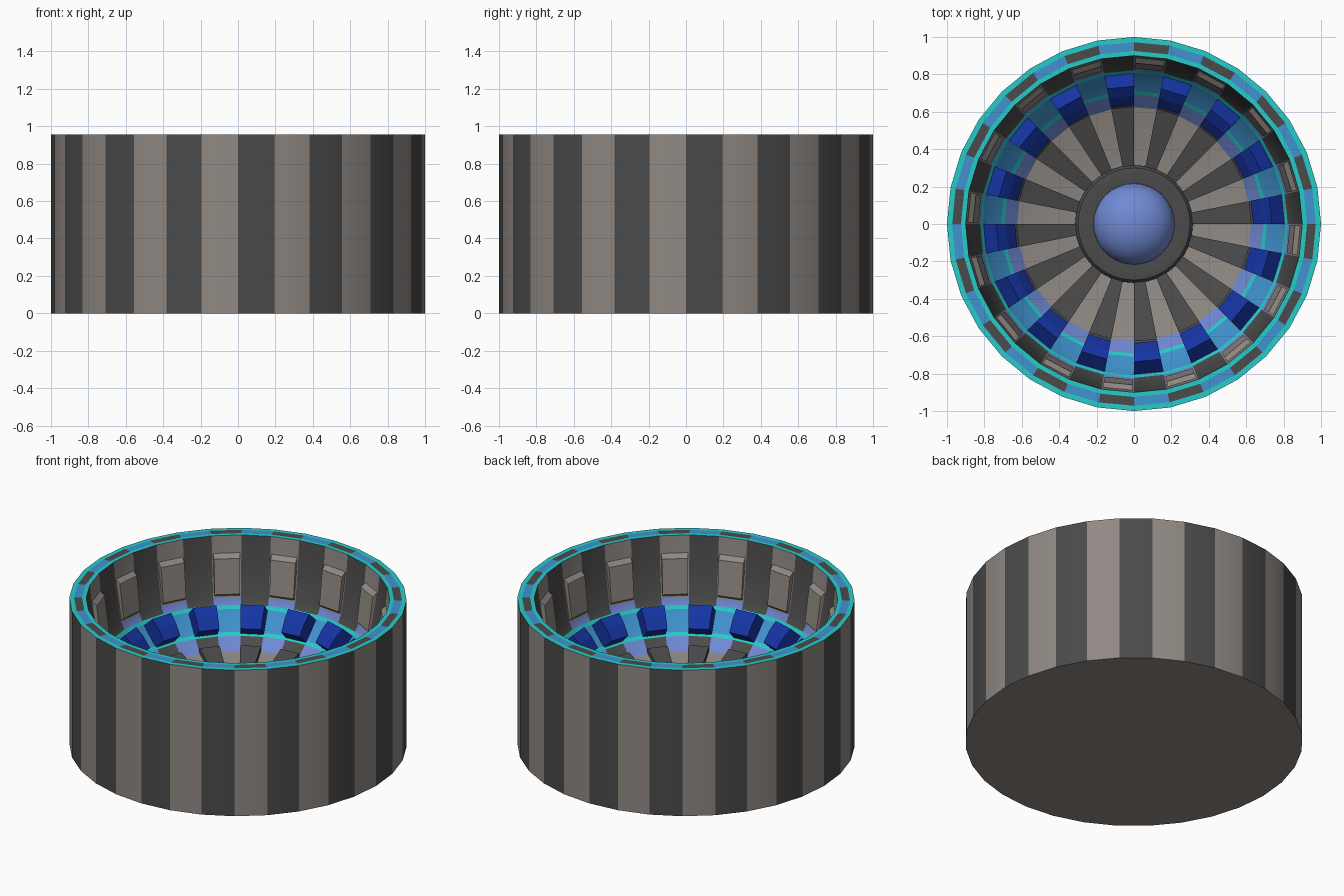
import bpy, bmesh, math

if "Cube" in bpy.data.objects:
    bpy.data.objects.remove(bpy.data.objects["Cube"])

N = 32                                   # sides of the drum; colours alternate per side
STEP = 2 * math.pi / N
COLOURS = {
    "light": (.28, .25, .23, 1), "dark": (.07, .07, .07, 1), "cyan": (.02, .60, .60, 1),
    "blue": (.05, .29, .62, 1), "periwinkle": (.16, .25, .65, 1), "navy": (.008, .035, .38, 1),
}
MATS = {}
for key, col in COLOURS.items():
    MATS[key] = bpy.data.materials.new(key)
    MATS[key].diffuse_color = col


def finish(name, bm, colours, smooth=False):
    bmesh.ops.recalc_face_normals(bm, faces=bm.faces)
    me = bpy.data.meshes.new(name)
    bm.to_mesh(me)
    bm.free()
    for c in colours:
        me.materials.append(MATS[c])
    ob = bpy.data.objects.new(name, me)
    bpy.context.collection.objects.link(ob)
    if smooth:
        bpy.ops.object.select_all(action='DESELECT')
        ob.select_set(True)
        bpy.context.view_layer.objects.active = ob
        bpy.ops.object.shade_smooth_by_angle(angle=math.radians(30))
    return ob


def ring_point(bm, p, a):
    return bm.verts.new((p[0] * math.cos(a), p[0] * math.sin(a), p[1]))


def lathe(name, profile, bands, n=N, smooth=True):
    """Revolve a profile; each band has a colour for even and odd sides."""
    names = list(COLOURS)
    bm = bmesh.new()
    rings = [[ring_point(bm, p, i * 2 * math.pi / n) for i in range(n)] for p in profile]
    for (r0, r1), pair in zip(zip(rings, rings[1:]), bands):
        for i in range(n):
            j = (i + 1) % n
            f = bm.faces.new((r0[i], r0[j], r1[j], r1[i]))
            f.material_index = names.index(pair[i % 2])
    for r, pair in ((rings[0], bands[0]), (rings[-1], bands[-1])):
        bm.faces.new(r).material_index = names.index(pair[1])
    return finish(name, bm, names, smooth)


def blocks(name, section, parity, colour, inset=0.0):
    """Repeat a closed radial section as a solid wedge on every second side."""
    bm = bmesh.new()
    for i in range(parity, N, 2):
        a = [ring_point(bm, p, (i + inset) * STEP) for p in section]
        b = [ring_point(bm, p, (i + 1 - inset) * STEP) for p in section]
        bm.faces.new(a)
        bm.faces.new(b)
        for k in range(len(section)):
            m = (k + 1) % len(section)
            bm.faces.new((a[k], a[m], b[m], b[k]))
    return finish(name, bm, [colour])


# drum: outer wall, rim rings, inner wall, stepped bowl and funnel floor
stripe = ("dark", "light")
both = lambda c: (c, c)
lathe("drum_shell",
      [(1, 0), (1, .955), (.972, .955), (.925, .955), (.9, .955), (.885, .80), (.845, .575),
       (.822, .535), (.808, .515), (.755, .45), (.71, .41), (.692, .392), (.625, .325), (.30, .24)],
      [stripe, both("cyan"), ("blue", "dark"), both("cyan"), stripe, stripe,
       ("dark", "periwinkle"), both("cyan"), both("blue"), both("blue"), both("cyan"),
       ("dark", "periwinkle"), both("light")])

# pads on the light sides of the inner wall
blocks("wall_pads", [(.895, .85), (.86, .82), (.832, .60), (.85, .58), (.89, .80)], 1, "light", .04)

# tilted blocks standing on the bowl
blocks("bowl_blocks", [(.705, .40), (.637, .465), (.685, .53), (.737, .575), (.805, .51)], 0, "navy")

# radial spokes on the floor
blocks("spokes", [(.628, .32), (.628, .36), (.30, .275), (.30, .235)], 0, "dark")

# hub ring and central dome
lathe("hub_ring", [(.315, .23), (.315, .275), (.30, .295), (.26, .30), (.21, .29)],
      [both("dark")] * 4)
dome = [(.218 * math.cos(t * math.pi / 20), .28 + .17 * math.sin(t * math.pi / 20)) for t in range(10)]
lathe("hub_dome", dome, [both("periwinkle")] * 9)

for m in bpy.data.materials:
    if m.users and not m.is_grease_pencil:
        m.use_nodes = True
        m.node_tree.nodes["Principled BSDF"].inputs["Base Color"].default_value = m.diffuse_color
